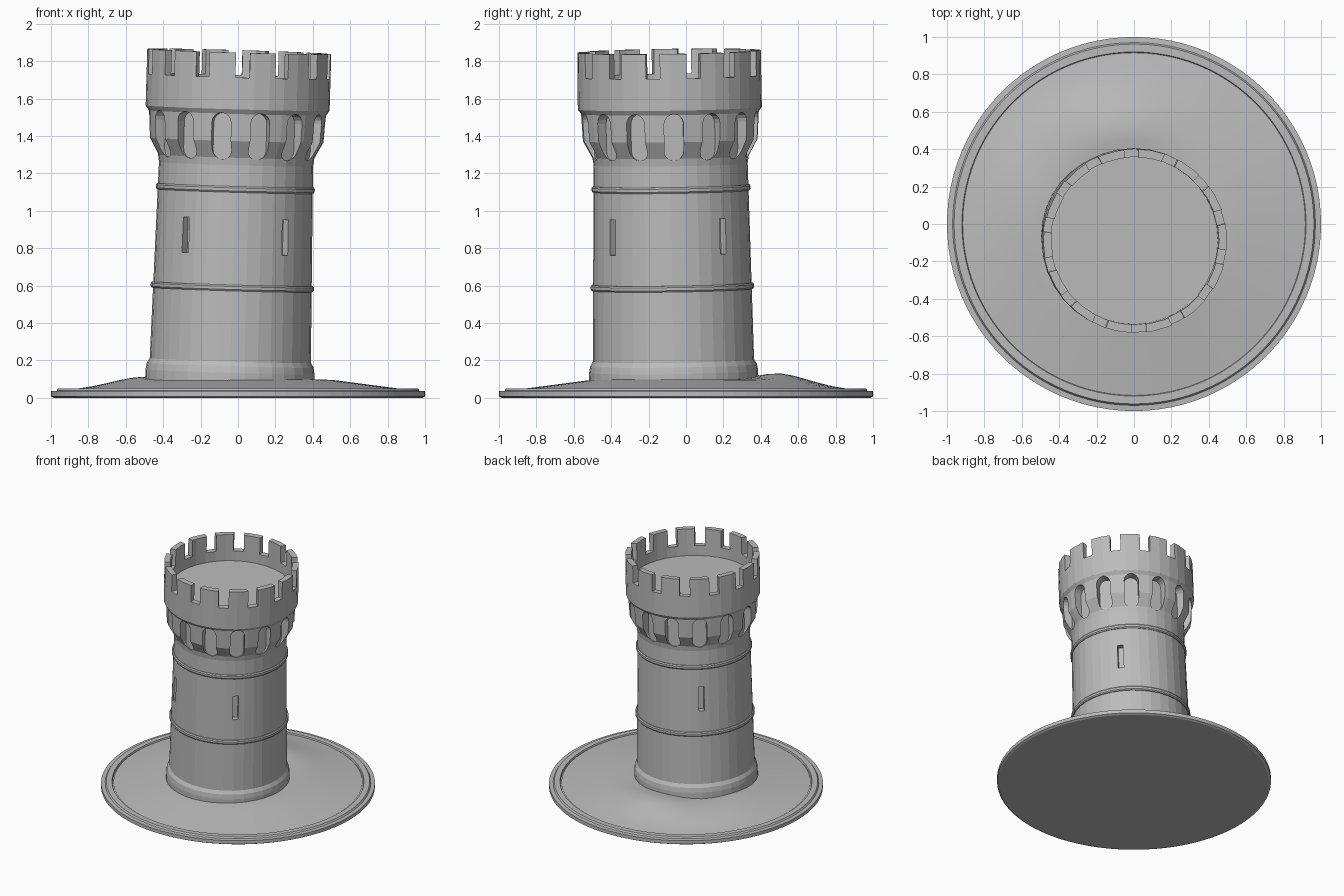
import bpy, bmesh, math
from mathutils import Matrix, Vector

if "Cube" in bpy.data.objects:
    bpy.data.objects.remove(bpy.data.objects["Cube"], do_unlink=True)

stone = bpy.data.materials.new("grey stone")
stone.use_nodes = True
GREY = (0.5, 0.5, 0.5, 1)
stone.diffuse_color = GREY
stone.node_tree.nodes["Principled BSDF"].inputs["Base Color"].default_value = GREY

# The tower leans slightly, so its parts share one placement
LEAN = (Matrix.Translation((-0.047, -0.064, 0))
        @ Matrix.Rotation(0.029, 4, 'Y') @ Matrix.Rotation(0.0145, 4, 'X'))
BAYS = 14
BAY = 2 * math.pi / BAYS


def finish(name, bm, matrix=Matrix.Identity(4)):
    bmesh.ops.recalc_face_normals(bm, faces=bm.faces)
    mesh = bpy.data.meshes.new(name)
    bm.to_mesh(mesh)
    bm.free()
    mesh.materials.append(stone)
    ob = bpy.data.objects.new(name, mesh)
    ob.matrix_world = matrix
    bpy.context.collection.objects.link(ob)
    return ob


def lathe(name, profile, sides, matrix=Matrix.Identity(4), closed=False):
    """Spin (radius, height) points around z."""
    bm = bmesh.new()
    pts = profile + profile[:1] if closed else profile
    verts = [bm.verts.new((r, 0, z)) for r, z in pts]
    edges = [bm.edges.new(pair) for pair in zip(verts, verts[1:])]
    bmesh.ops.spin(bm, geom=verts + edges, cent=(0, 0, 0), axis=(0, 0, 1),
                   angle=2 * math.pi, steps=sides)
    bmesh.ops.remove_doubles(bm, verts=bm.verts, dist=1e-4)
    return finish(name, bm, matrix)


def prism(bm, outline, inner, outer, azimuth):
    """Extrude a (sideways, height) outline outward along an azimuth."""
    turn = Matrix.Rotation(azimuth, 3, 'Z')
    rings = [[bm.verts.new(turn @ Vector((r, s, z))) for s, z in outline]
             for r in (inner, outer)]
    for ring in rings:
        bm.faces.new(ring)
    n = len(outline)
    for i in range(n):
        j = (i + 1) % n
        bm.faces.new((rings[0][i], rings[0][j], rings[1][j], rings[1][i]))


def box(half, low, high):
    return [(-half, low), (half, low), (half, high), (-half, high)]


def stadium(half, low, high, steps=8):
    pts = []
    for centre, start in ((high - half, 0), (low + half, math.pi)):
        for i in range(steps + 1):
            a = start + math.pi * i / steps
            pts.append((half * math.cos(a), centre + half * math.sin(a)))
    return pts


# Tower shaft with flared foot, corbel band, parapet and sunken roof floor
tower = lathe("tower", [
    (0, 0.03), (0.452, 0.03), (0.452, 0.14), (0.446, 0.175), (0.431, 0.2),
    (0.412, 1.25), (0.418, 1.29), (0.467, 1.38), (0.475, 1.525), (0.492, 1.55),
    (0.492, 1.853), (0.448, 1.853), (0.448, 1.64), (0, 1.64)], 36, LEAN)

# Cutters for battlement gaps, rounded niches and arrow slits
bm = bmesh.new()
for k in range(BAYS):
    gap = math.radians(-87.5) + k * BAY
    prism(bm, box(0.038, 1.72, 1.95), 0.4, 0.6, gap)
    prism(bm, stadium(0.052, 1.28, 1.53), 0.408, 0.6, gap + BAY / 2)
for degrees in (-128, -49, 41, 132):
    prism(bm, box(0.021, 0.775, 0.965), 0.375, 0.6, math.radians(degrees))
cutter = finish("cutter", bm, LEAN)
cutter.hide_render = True

cut = tower.modifiers.new("openings", 'BOOLEAN')
cut.operation = 'DIFFERENCE'
cut.solver = 'EXACT'
cut.object = cutter
bpy.context.view_layer.objects.active = tower
bpy.ops.object.modifier_apply(modifier=cut.name)
bpy.data.objects.remove(cutter, do_unlink=True)

# String courses around the shaft
for name, radius, z in (("lower_band", 0.437, 0.578), ("upper_band", 0.425, 1.105)):
    lathe(name, [(0.39, z), (radius - 0.006, z), (radius, z + 0.008),
                 (radius, z + 0.024), (radius - 0.006, z + 0.032), (0.39, z + 0.032)],
          36, LEAN, closed=True)

# Stepped round plinth with a narrow groove inside the rim
lathe("plinth", [(0, 0), (0.985, 0), (1, 0.008), (1, 0.036), (0.97, 0.038),
                 (0.962, 0.05), (0.92, 0.05), (0.916, 0.038), (0, 0.038)], 96)


# Uneven ground rising to the tower foot
def smooth(t):
    t = min(1, max(0, t))
    return t * t * (3 - 2 * t)


def ground_height(x, y):
    r = math.hypot(x, y)
    rise = 0.055 * min(1, (0.91 - r) / 0.42)
    knoll = 0.036 * math.exp(-((x + 0.12) / 0.3) ** 2 - ((y - 0.52) / 0.18) ** 2)
    shoulder = 0.022 * math.exp(-((x + 0.56) / 0.16) ** 2 - ((y - 0.2) / 0.35) ** 2)
    return 0.043 + rise + (knoll + shoulder) * smooth((0.91 - r) / 0.2)


ground = lathe("ground", [(0.91 * i / 14, 0) for i in range(15)], 64)
for v in ground.data.vertices:
    v.co.z = ground_height(v.co.x, v.co.y)
ground.data.update()
for p in ground.data.polygons:
    p.use_smooth = True
    if p.normal.z < 0:
        p.flip()
